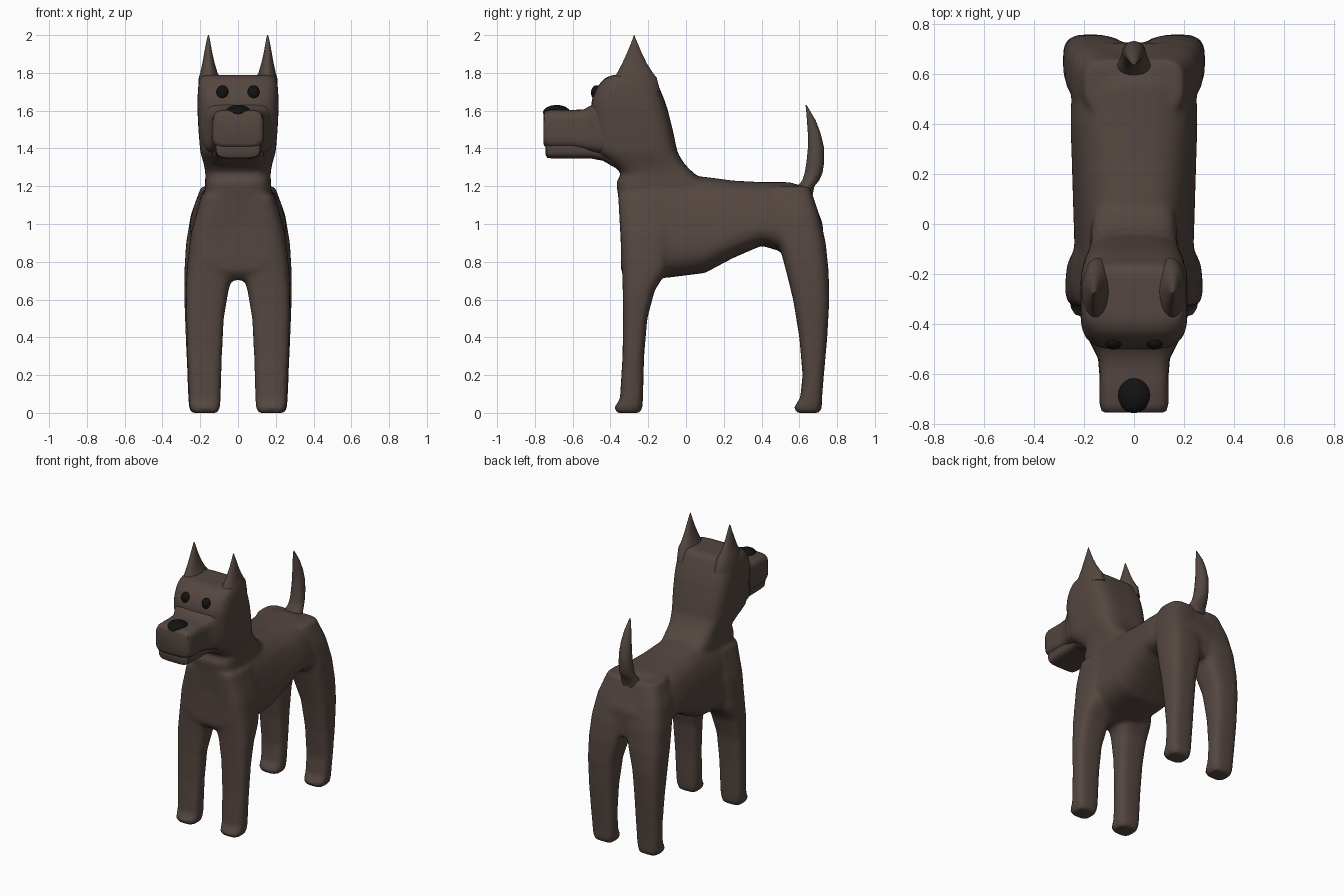
import bpy, bmesh, math
from mathutils import Vector


def material(name, rgb):
    m = bpy.data.materials.new(name)
    m.diffuse_color = (*rgb, 1)
    return m


FUR = material("fur", (0.09, 0.062, 0.052))
BLACK = material("black", (0.006, 0.006, 0.006))


def spow(v, p):
    return math.copysign(abs(v) ** p, v)


def circle(n, seg=32):
    """Points of a unit superellipse with exponent n."""
    for i in range(seg):
        a = 2 * math.pi * (i + 0.5) / seg
        yield spow(math.cos(a), 2 / n), spow(math.sin(a), 2 / n)


def skin(bm, rings):
    """Closed loft through equal rings of points."""
    vs = [[bm.verts.new(p) for p in r] for r in rings]
    k = len(vs[0])
    faces = [bm.faces.new((a[i], a[(i + 1) % k], b[(i + 1) % k], b[i]))
             for a, b in zip(vs, vs[1:]) for i in range(k)]
    faces += [bm.faces.new(vs[0]), bm.faces.new(vs[-1])]
    bmesh.ops.recalc_face_normals(bm, faces=faces)


def loft_z(bm, rows, n, side=1):
    """Rows: z, x0, x1, y0, y1."""
    skin(bm, [[Vector((side * ((x0 + x1) / 2 + (x1 - x0) / 2 * c),
                       (y0 + y1) / 2 + (y1 - y0) / 2 * s, z)) for c, s in circle(n)]
              for z, x0, x1, y0, y1 in rows])


def loft_y(bm, rows, n):
    """Rows: y, z bottom, z top, half width at top, half width at bottom."""
    skin(bm, [[Vector((c * (wb + (wt - wb) * (s + 1) / 2), y,
                       (zb + zt) / 2 + (zt - zb) / 2 * s)) for c, s in circle(n)]
              for y, zb, zt, wt, wb in rows])


def finish(name, bm, mat, angle=50):
    me = bpy.data.meshes.new(name)
    bm.to_mesh(me)
    bm.free()
    ob = bpy.data.objects.new(name, me)
    bpy.context.collection.objects.link(ob)
    me.materials.append(mat)
    bpy.ops.object.select_all(action='DESELECT')
    ob.select_set(True)
    bpy.context.view_layer.objects.active = ob
    bpy.ops.object.shade_smooth_by_angle(angle=math.radians(angle))
    return ob


# Body: torso, neck and head, legs fused into one smooth skin
bm = bmesh.new()
loft_y(bm, [(-.345, .75, 1.2, .13, .2), (-.3, .70, 1.25, .165, .25),
            (-.1, .715, 1.26, .185, .27), (.1, .74, 1.25, .195, .275),
            (.25, .82, 1.23, .2, .28), (.4, .885, 1.222, .205, .285),
            (.55, .84, 1.222, .2, .28), (.65, .8, 1.19, .18, .26),
            (.725, .8, 1.0, .17, .23)], 3)
loft_z(bm, [(z, -w, w, y0, y1) for z, y0, y1, w in [
    (1.0, -.345, .0, .17), (1.15, -.36, .06, .175), (1.22, -.37, .1, .175),
    (1.27, -.34, .04, .172), (1.32, -.4, -.01, .182), (1.38, -.48, -.045, .2),
    (1.5, -.497, -.07, .21), (1.6, -.503, -.095, .215), (1.66, -.5, -.115, .215),
    (1.72, -.475, -.14, .212), (1.77, -.435, -.16, .205), (1.79, -.39, -.19, .19)]], 4)
for side in (1, -1):
    # front leg
    loft_z(bm, [(0, .105, .245, -.37, -.24), (.03, .095, .257, -.38, -.23),
                (.07, .092, .26, -.35, -.228), (.3, .085, .268, -.336, -.222),
                (.5, .075, .274, -.333, -.205), (.65, .05, .276, -.335, -.165),
                (.75, .02, .272, -.338, -.1), (.95, 0, .25, -.348, -.05),
                (1.15, 0, .195, -.36, -.05)], 3.2, side)
    # hind leg
    loft_z(bm, [(0, .105, .25, .585, .71), (.03, .095, .26, .572, .72),
                (.08, .092, .264, .605, .72), (.2, .09, .268, .617, .73),
                (.4, .085, .277, .6, .748), (.6, .07, .284, .567, .759),
                (.75, .03, .284, .53, .755), (.9, 0, .275, .49, .74),
                (1.05, 0, .25, .46, .705), (1.2, 0, .195, .45, .655)], 3.2, side)
body = finish("body", bm, FUR)
rm = body.modifiers.new("fuse", 'REMESH')
rm.mode = 'VOXEL'
rm.voxel_size = 0.014
rm.use_smooth_shade = True
sm = body.modifiers.new("soften", 'SMOOTH')
sm.factor = 0.5
sm.iterations = 10

# Muzzle, flaring back into the face
bm = bmesh.new()
loft_y(bm, [(-.755, 1.425, 1.58, .115, .115), (-.748, 1.41, 1.595, .13, .13),
            (-.72, 1.4, 1.604, .137, .138), (-.6, 1.4, 1.604, .137, .14),
            (-.54, 1.39, 1.607, .142, .145), (-.5, 1.38, 1.63, .16, .165),
            (-.46, 1.37, 1.66, .18, .185), (-.4, 1.37, 1.69, .2, .195),
            (-.3, 1.4, 1.68, .19, .18)], 5)
finish("muzzle", bm, FUR)

# Lower jaw
bm = bmesh.new()
loft_y(bm, [(-.745, 1.37, 1.43, .1, .095), (-.735, 1.35, 1.44, .122, .11),
            (-.7, 1.346, 1.45, .126, .115), (-.5, 1.346, 1.45, .13, .12),
            (-.44, 1.335, 1.45, .15, .135), (-.38, 1.3, 1.45, .16, .15),
            (-.3, 1.3, 1.45, .16, .15)], 4)
finish("lower_jaw", bm, FUR)

# Ears
for label, side in (("left", 1), ("right", -1)):
    bm = bmesh.new()
    loft_z(bm, [(1.7, .08, .212, -.4, -.135), (1.775, .095, .208, -.38, -.155),
                (1.8, .108, .2, -.365, -.175), (1.85, .123, .189, -.338, -.207),
                (1.9, .135, .18, -.315, -.232), (1.95, .144, .171, -.294, -.253),
                (1.985, .15, .164, -.281, -.268), (2.0, .155, .159, -.276, -.273)], 2, side)
    finish(label + "_ear", bm, FUR)

# Tail
bm = bmesh.new()
loft_z(bm, [(z, -w, w, y0, y1) for z, w, y0, y1 in [
    (1.15, .075, .57, .67), (1.2, .065, .59, .68), (1.23, .055, .615, .705),
    (1.27, .05, .628, .723), (1.33, .047, .638, .732), (1.4, .043, .645, .732),
    (1.48, .035, .645, .713), (1.55, .024, .64, .686), (1.6, .012, .636, .656),
    (1.63, .003, .633, .638)]], 2)
finish("tail", bm, FUR)


def blob(name, loc, size):
    bm = bmesh.new()
    bmesh.ops.create_uvsphere(bm, u_segments=24, v_segments=14, radius=1)
    bmesh.ops.scale(bm, vec=size, verts=bm.verts)
    bmesh.ops.translate(bm, vec=loc, verts=bm.verts)
    return finish(name, bm, BLACK)


# Nose and eyes
blob("nose", (0, -.685, 1.59), (.068, .072, .04))
blob("left_eye", (.082, -.475, 1.695), (.033, .028, .039))
blob("right_eye", (-.082, -.475, 1.695), (.033, .028, .039))
